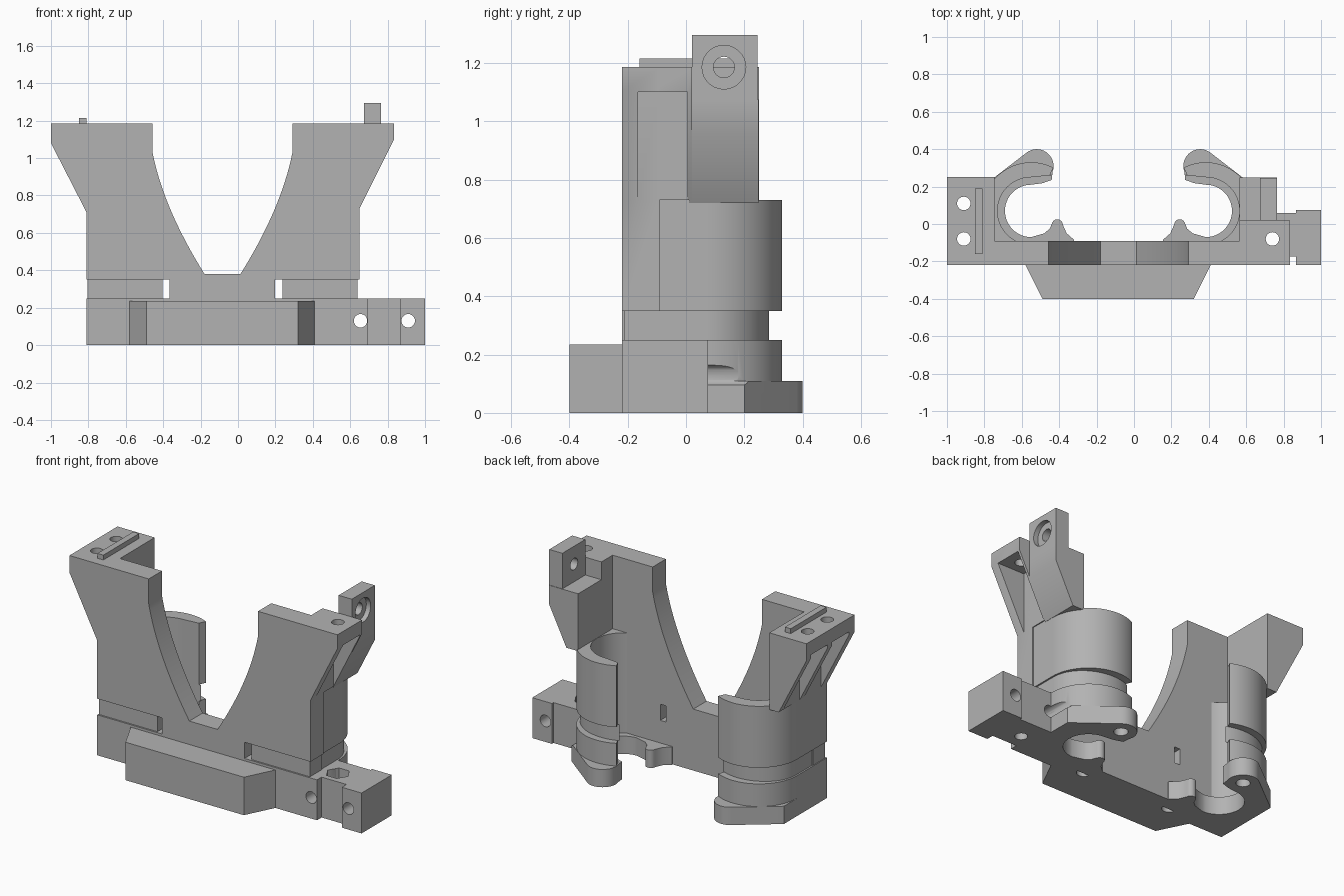
import bpy, bmesh, math
from mathutils import Vector

cube = bpy.data.objects.get("Cube")
if cube:
    bpy.data.objects.remove(cube, do_unlink=True)

grey = bpy.data.materials.new("plain grey")
grey.use_nodes = True
GREY = (0.45, 0.45, 0.45, 1)
grey.diffuse_color = GREY
grey.node_tree.nodes["Principled BSDF"].inputs["Base Color"].default_value = GREY

MID = -0.083          # symmetry plane of the main body
CY = 0.07             # depth of the bearing axes


def prism(name, pts, a, b, axis="z"):
    """Extrude a flat outline from a to b along an axis."""
    place = {"x": lambda p, t: (t, p[0], p[1]),
             "y": lambda p, t: (p[0], t, p[1]),
             "z": lambda p, t: (p[0], p[1], t)}[axis]
    bm = bmesh.new()
    face = bm.faces.new([bm.verts.new(place(p, a)) for p in pts])
    res = bmesh.ops.extrude_face_region(bm, geom=[face])
    shift = Vector(place((0, 0), b - a))
    bmesh.ops.translate(bm, vec=shift, verts=[v for v in res["geom"] if isinstance(v, bmesh.types.BMVert)])
    bmesh.ops.recalc_face_normals(bm, faces=bm.faces)
    mesh = bpy.data.meshes.new(name)
    bm.to_mesh(mesh)
    bm.free()
    mesh.materials.append(grey)
    ob = bpy.data.objects.new(name, mesh)
    bpy.context.collection.objects.link(ob)
    return ob


def box(name, x, y, z):
    return prism(name, [(x[0], y[0]), (x[1], y[0]), (x[1], y[1]), (x[0], y[1])], z[0], z[1])


def arc(cx, cy, rx, ry, start, end, n=24):
    angles = [math.radians(start + (end - start) * i / n) for i in range(n + 1)]
    return [(cx + rx * math.cos(t), cy + ry * math.sin(t)) for t in angles]


def rod(p, r, a, b, axis="z", n=28):
    return prism("hole_cutter", arc(p[0], p[1], r, r, 0, 360, n)[:-1], a, b, axis)


def cut(part, cutters):
    for c in cutters:
        c.hide_render = True
        mod = part.modifiers.new("cut", "BOOLEAN")
        mod.operation, mod.solver, mod.object = "DIFFERENCE", "EXACT", c
    bpy.context.view_layer.update()
    deps = bpy.context.evaluated_depsgraph_get()
    mesh = bpy.data.meshes.new_from_object(part.evaluated_get(deps))
    part.modifiers.clear()
    part.data = mesh


parts = []
cutters = []


def add(ob, *cs):
    if cs:
        cut(ob, cs)
        cutters.extend(c for c in cs if c not in cutters)
    parts.append(ob)


# Shared cutters: screw holes and pockets
front_hole = rod((0.655, 0.13), 0.036, -0.5, 0.5, "y")
end_hole = rod((0.91, 0.13), 0.036, -0.5, 0.5, "y")
left_pocket = prism("pocket_cutter", [(0.65, 1.1), (1.1, 1.1), (1.1, 0.73), (0.65, 0.73)], -0.165, 0.005, "y")
left_flange_hole = rod((0.74, -0.08), 0.036, 1.0, 1.3)
right_pockets = [prism("pocket_cutter", [(-0.81, 1.1), (-1.1, 1.1), (-1.1, 0.71), (-0.81, 0.71)], y0, y1, "y")
                 for y0, y1 in ((-0.165, 0.0), (0.045, 0.205))]
right_flange_holes = [rod((-0.91, y), 0.036, 1.0, 1.3) for y in (-0.08, 0.11)]
base_holes = [rod((MID + s * 0.305, -0.165), 0.04, -0.1, 0.15) for s in (-1, 1)]

# Tie grooves around the front plate, with a slot through it
grooves = []
for s in (-1, 1):
    def span(a, b):
        return sorted((MID + s * a, MID + s * b))
    grooves += [box("groove_cutter", span(0.282, 0.75), (-0.3, -0.21), (0.25, 0.35)),
                box("groove_cutter", span(0.722, 0.8), (-0.3, 0.1), (0.25, 0.35)),
                box("slot_cutter", span(0.282, 0.322), (-0.3, 0.0), (0.25, 0.35))]

# Front plate with the curved opening
curve = []
for i in range(17):
    t = i / 16
    curve.append(((1 - t) ** 2 * 0.374 + 2 * t * (1 - t) * 0.315 + t * t * 0.096,
                  (1 - t) ** 2 * 1.03 + 2 * t * (1 - t) * 0.73 + t * t * 0.38))
outline = [(-0.81, 0), (-0.81, 0.71), (-1, 1.08), (-1, 1.185), (MID - 0.374, 1.185)]
outline += [(MID - w, z) for w, z in curve] + [(MID + w, z) for w, z in reversed(curve)]
outline += [(MID + 0.374, 1.185), (0.835, 1.185), (0.835, 1.1), (0.65, 0.73), (0.65, 0)]
add(prism("front_plate", outline, -0.22, -0.09, "y"),
    front_hole, left_pocket, left_flange_hole, *right_pockets, *right_flange_holes, *base_holes, *grooves)

# Tapered block on the front
add(prism("front_block", [(-0.58, -0.22), (-0.49, -0.4), (0.32, -0.4), (0.41, -0.22)], 0, 0.235))


# Bearing clips, open toward the middle; local u points outward
def clip(side, label):
    def world(pts):
        return [(MID + side * (0.467 + u), CY + v) for u, v in pts]

    def ring(rx, ry):
        pts = arc(0, 0, rx, ry, 117, 0)
        pts += [(rx, -0.24), (0, -0.24)]
        return world(pts + arc(0, 0, 0.18, 0.18, -90, 90) + [(-0.1, 0.19)])

    add(prism(label + "_clip_lower", ring(0.26, 0.26), 0.11, 0.25), front_hole)
    add(prism(label + "_clip_groove", ring(0.25, 0.215), 0.25, 0.35))
    add(prism(label + "_clip_upper", ring(0.26, 0.26), 0.35, 0.73))

    # Foot with a rounded hook and a small bump
    foot = [(0.26, -0.24), (0.26, 0.13)] + arc(-0.03, 0.24, 0.09, 0.09, 50, 200, 16)
    foot += [(-0.11, 0.165), (-0.06, 0.148)] + arc(0, 0, 0.14, 0.14, 90, -90)
    foot += [(-0.07, -0.12), (-0.1, -0.095)] + arc(-0.14, -0.075, 0.03, 0.03, 0, 180, 8)[1:]
    foot += [(-0.19, -0.12), (-0.23, -0.155), (-0.23, -0.24)]
    hook_hole = rod(world([(-0.03, 0.24)])[0], 0.04, -0.1, 0.1)
    add(prism(label + "_foot", world(foot), 0, 0.11), hook_hole, front_hole)


clip(-1, "right")
clip(1, "left")

# Flanges braced from below
add(prism("right_flange", [(-0.745, 1.185), (-1, 1.185), (-1, 1.08), (-0.81, 0.71), (-0.745, 0.71)],
          -0.13, 0.25, "y"), *right_pockets, *right_flange_holes)
add(prism("left_flange", [(0.565, 1.185), (0.835, 1.185), (0.835, 1.1), (0.65, 0.73), (0.565, 0.73)],
          -0.13, 0.02, "y"), left_pocket, left_flange_hole)
add(box("flange_ridge", (-0.85, -0.81), (-0.16, 0.19), (1.18, 1.215)))

# Rear tower and its upright tab
add(prism("rear_tower", [(0.565, 0.72), (0.645, 0.72), (0.765, 0.96), (0.765, 1.075), (0.565, 1.075)],
          0.01, 0.248, "y"))
add(box("tower_tab", (0.675, 0.765), (0.02, 0.245), (1.05, 1.295)),
    rod((0.13, 1.185), 0.036, 0.5, 0.9, "x"), rod((0.13, 1.185), 0.075, 0.735, 0.9, "x"))

# Side arm with a nut trap
arm_hole = rod((0.74, -0.08), 0.036, -0.1, 0.3)
nut_trap = rod((0.74, -0.08), 0.07, 0.15, 0.3, n=6)
add(box("arm_root", (0.6, 0.695), (-0.22, 0.06), (0, 0.25)), front_hole, arm_hole, nut_trap)
add(box("arm_middle", (0.695, 0.865), (-0.175, 0.06), (0, 0.25)), arm_hole, nut_trap)
add(box("arm_end", (0.865, 1.0), (-0.22, 0.075), (0, 0.25)), end_hole)

for c in cutters:
    bpy.data.objects.remove(c, do_unlink=True)

# Smooth the round walls, keep corners sharp
bpy.ops.object.select_all(action="DESELECT")
for ob in parts:
    ob.select_set(True)
bpy.context.view_layer.objects.active = parts[0]
bpy.ops.object.shade_smooth_by_angle(angle=math.radians(30))
